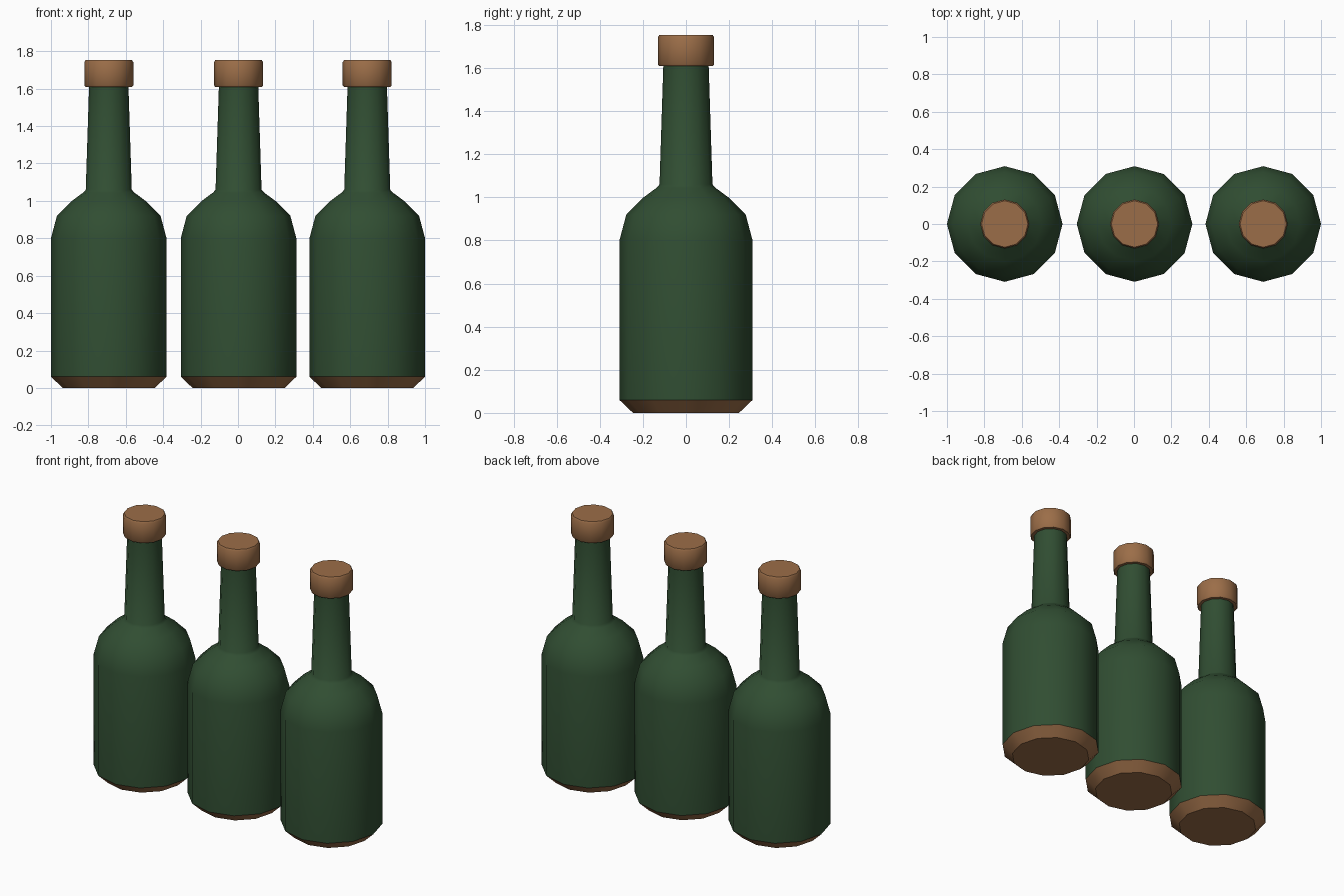
import bpy, bmesh, math

if "Cube" in bpy.data.objects:
    bpy.data.objects.remove(bpy.data.objects["Cube"])

SIDES = 12


def material(name, rgb):
    m = bpy.data.materials.new(name)
    m.diffuse_color = (*rgb, 1)
    m.use_nodes = True
    m.node_tree.nodes["Principled BSDF"].inputs["Base Color"].default_value = m.diffuse_color
    return m


green = material("bottle green", (0.030, 0.075, 0.032))
brown = material("cork brown", (0.33, 0.155, 0.065))


def lathe(name, profile, x, mats, rule):
    """Revolve (radius, height) points into a closed 12-sided solid."""
    bm = bmesh.new()
    rings = []
    for r, z in profile:
        rings.append([bm.verts.new((r * math.cos(2 * math.pi * i / SIDES),
                                    r * math.sin(2 * math.pi * i / SIDES), z))
                      for i in range(SIDES)])
    for a, b in zip(rings, rings[1:]):
        for i in range(SIDES):
            j = (i + 1) % SIDES
            bm.faces.new((a[i], a[j], b[j], b[i]))
    bm.faces.new(rings[0][::-1])
    bm.faces.new(rings[-1])
    bmesh.ops.recalc_face_normals(bm, faces=bm.faces[:])
    for f in bm.faces:
        f.material_index = rule(f.calc_center_median().z)
    me = bpy.data.meshes.new(name)
    bm.to_mesh(me)
    bm.free()
    for m in mats:
        me.materials.append(m)
    ob = bpy.data.objects.new(name, me)
    ob.location.x = x
    bpy.context.collection.objects.link(ob)
    bpy.ops.object.select_all(action='DESELECT')
    ob.select_set(True)
    bpy.context.view_layer.objects.active = ob
    bpy.ops.object.shade_smooth_by_angle(angle=math.radians(40))


# Glass: chamfered foot, straight body, rounded shoulder, tapered neck
GLASS = [(0.246, 0), (0.309, 0.06), (0.309, 0.80), (0.277, 0.92),
         (0.197, 1.00), (0.136, 1.045), (0.123, 1.06), (0.105, 1.62)]
# Stopper with slightly softened rims
STOPPER = [(0.125, 1.61), (0.131, 1.617), (0.131, 1.742), (0.124, 1.753)]

for side, x in (("left", -0.691), ("middle", 0.003), ("right", 0.691)):
    lathe(side + "_bottle", GLASS, x, [green, brown], lambda z: int(z < 0.05))
    lathe(side + "_stopper", STOPPER, x, [brown], lambda z: 0)
